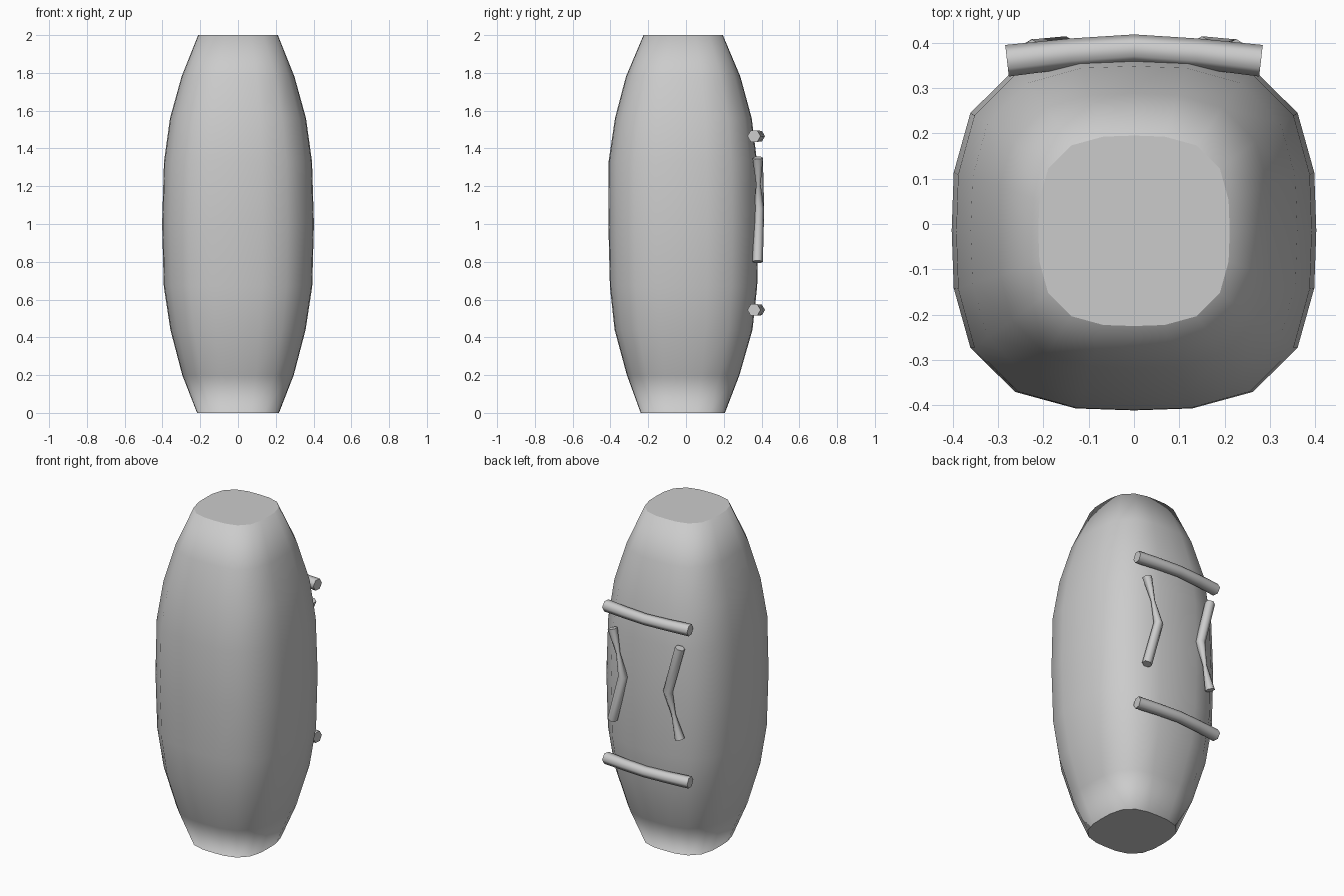
import bpy, bmesh
from math import sin, cos, pi, copysign
from mathutils import Vector

if "Cube" in bpy.data.objects:
    bpy.data.objects.remove(bpy.data.objects["Cube"])


def loft(name, rings, cap_inset=0.0):
    """Skin a list of closed rings and cap both ends."""
    bm = bmesh.new()
    rows = [[bm.verts.new(p) for p in ring] for ring in rings]
    n = len(rows[0])
    for a, b in zip(rows, rows[1:]):
        for i in range(n):
            j = (i + 1) % n
            bm.faces.new((a[i], a[j], b[j], b[i]))
    caps = [bm.faces.new(rows[0][::-1]), bm.faces.new(rows[-1])]
    if cap_inset:
        bmesh.ops.inset_individual(bm, faces=caps, thickness=cap_inset)
    bmesh.ops.recalc_face_normals(bm, faces=bm.faces)
    mesh = bpy.data.meshes.new(name)
    bm.to_mesh(mesh)
    bm.free()
    for p in mesh.polygons:
        p.use_smooth = True
    ob = bpy.data.objects.new(name, mesh)
    bpy.context.collection.objects.link(ob)
    return ob


def rounded_square(rx, ry, cy, z, sides=20, power=3.0):
    ring = []
    for i in range(sides):
        a = 2 * pi * i / sides
        c, s = cos(a), sin(a)
        k = (abs(c) ** power + abs(s) ** power) ** (-1 / power)
        ring.append((rx * c * k, cy + ry * s * k, z))
    return ring


def tube(name, points, radii, sides=6):
    """Hexagonal tube through points, in planes across the path."""
    pts = [Vector(p) for p in points]
    rings = []
    for i, p in enumerate(pts):
        t = (pts[min(i + 1, len(pts) - 1)] - pts[max(i - 1, 0)]).normalized()
        u = (Vector((0, 1, 0)) - t * t.y).normalized()
        v = t.cross(u)
        rings.append([p + radii[i] * (u * cos(2 * pi * k / sides) + v * sin(2 * pi * k / sides))
                      for k in range(sides)])
    ob = loft(name, rings)
    bpy.ops.object.select_all(action='DESELECT')
    ob.select_set(True)
    bpy.context.view_layer.objects.active = ob
    bpy.ops.object.shade_smooth_by_angle(angle=1.1)
    return ob


# Padded barrel-shaped body: z, half width, half depth, centre y
profile = [(0, .217, .223, -.017), (.2, .295, .298, -.015), (.44, .358, .365, -.013),
           (.67, .393, .390, -.013), (1.0, .402, .397, -.014), (1.33, .392, .393, -.017),
           (1.56, .360, .362, -.014), (1.78, .299, .303, -.015), (2.0, .211, .210, -.015)]
loft("body", [rounded_square(rx, ry, cy, z) for z, rx, ry, cy in profile], cap_inset=0.05)

# Horizontal bars across the back
for label, z in (("upper", 1.465), ("lower", .545)):
    tube(label + "_back_bar",
         [(x, y, z) for x, y in ((-.28, .36), (-.14, .376), (0, .386), (.14, .376), (.28, .36))],
         [.035, .033, .032, .033, .035])

# Bent straps, one with its upper half pinched and the other with its lower half
for label, side in (("right", 1), ("left", -1)):
    path = [(.225, .379, .80), (.15, .387, 1.08), (.185, .383, 1.21), (.225, .380, 1.35)]
    if side < 0:
        path = [(-x, y, 2.15 - z) for x, y, z in path]
    tube(label + "_strap", path, [.028, .027, .012, .028])
